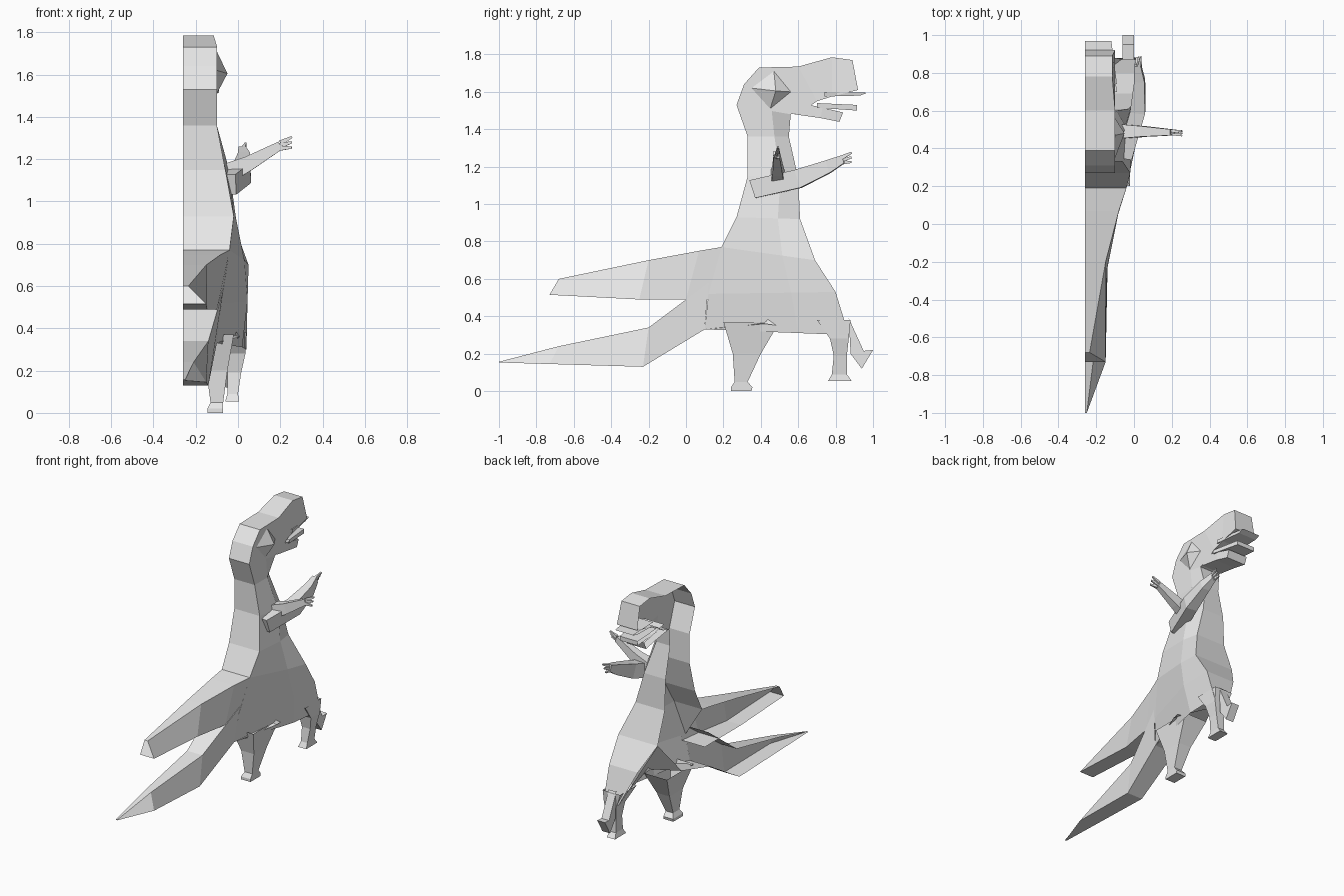
import bpy, bmesh
from mathutils import Vector

if "Cube" in bpy.data.objects:
    bpy.data.objects.remove(bpy.data.objects["Cube"])

CUT = -0.26  # open centre plane of the half shell

grey = bpy.data.materials.new("pale_grey")
grey.use_nodes = True
grey.diffuse_color = (0.8, 0.8, 0.8, 1)
grey.node_tree.nodes["Principled BSDF"].inputs["Base Color"].default_value = (0.8, 0.8, 0.8, 1)


def loft(name, rows, closed=False, cap_start=False, cap_end=False):
    """Skin neighbouring rows of points with flat faces."""
    bm = bmesh.new()
    grid = [[bm.verts.new(p) for p in row] for row in rows]
    n = len(grid[0])
    for a, b in zip(grid, grid[1:]):
        for i in range(n if closed else n - 1):
            j = (i + 1) % n
            bm.faces.new((a[i], a[j], b[j], b[i]))
    if cap_start:
        bm.faces.new(grid[0])
    if cap_end:
        bm.faces.new(grid[-1])
    bmesh.ops.remove_doubles(bm, verts=bm.verts, dist=0.0005)
    bmesh.ops.recalc_face_normals(bm, faces=bm.faces)
    mesh = bpy.data.meshes.new(name)
    bm.to_mesh(mesh)
    bm.free()
    mesh.materials.append(grey)
    obj = bpy.data.objects.new(name, mesh)
    bpy.context.collection.objects.link(obj)
    return obj


def channel(y0, z0, x0, y1, z1, x1):
    """Open cross-section, from the cut plane out and back again."""
    return [(CUT, y0, z0), (x0, y0, z0), (x1, y1, z1), (CUT, y1, z1)]


def torso_row(y0, z0, x0, y1, z1, x1, mid, in0=CUT, in1=CUT):
    """Back strip, side with one crease, front strip."""
    ym, zm = y0 + (y1 - y0) * 0.65, z0 + (z1 - z0) * 0.65
    return [(in0, y0, z0), (x0, y0, z0), (mid, ym, zm), (x1, y1, z1), (in1, y1, z1)]


def box_row(y0, y1, x0, x1, z):
    return [(x0, y0, z), (x1, y0, z), (x1, y1, z), (x0, y1, z)]


def limb(name, path):
    """Four-sided tapered tube through (point, radius) pairs."""
    pts = [Vector(p) for p, r in path]
    axis = (pts[-1] - pts[0]).normalized()
    side = axis.cross(Vector((0, 0, 1))).normalized()
    up = side.cross(axis)
    rows = [[p + side * r * 0.8 + up * r, p - side * r * 0.8 + up * r,
             p - side * r * 0.8 - up * r, p + side * r * 0.8 - up * r]
            for p, (q, r) in zip(pts, path)]
    loft(name, rows, True, True, True)


def fingers(name, base, tip, spread):
    """Three narrow claws fanned out from a palm."""
    for i in (-1, 0, 1):
        shift = Vector(spread) * i
        limb(f"{name}_{i + 2}", [(Vector(base) + shift * 0.5, 0.012),
                                 (Vector(tip) + shift, 0.005)])


# Torso and neck
loft("torso", [
    torso_row(.10, .33, -.10, .87, .30, .04, .02, -.10, -.08),
    torso_row(.12, .52, -.08, .80, .53, .045, .045, -.08, -.18),
    torso_row(.19, .77, -.04, .69, .70, .05, .03),
    torso_row(.27, .93, -.02, .61, .92, -.03, -.01),
    torso_row(.33, 1.15, -.06, .60, 1.14, -.09, -.04),
    torso_row(.33, 1.36, -.10, .55, 1.36, -.15, -.10),
    torso_row(.27, 1.53, -.10, .56, 1.48, -.10, -.10),
])

# Underside between the legs
loft("underbelly", [
    [(-.10, .10, .33), (.01, .42, .36), (-.08, .87, .30)],
    [(CUT, .10, .33), (CUT, .42, .42), (CUT, .69, .70)],
])

# Skull and upper jaw
loft("head", [
    channel(.27, 1.53, -.10, .56, 1.48, -.10),
    channel(.31, 1.64, -.10, .58, 1.485, -.10),
    channel(.39, 1.73, -.10, .63, 1.50, -.10),
    channel(.60, 1.735, -.10, .70, 1.55, -.10),
    channel(.78, 1.785, -.115, .78, 1.575, -.10),
    channel(.89, 1.77, -.115, .92, 1.61, -.10),
], cap_end=True)
loft("lower_jaw", [
    channel(.62, 1.54, -.10, .58, 1.48, -.10),
    channel(.73, 1.515, -.10, .72, 1.46, -.10),
    channel(.84, 1.49, -.11, .82, 1.44, -.11),
], cap_end=True)

# Lips
loft("upper_lip", [
    channel(.74, 1.60, -.09, .74, 1.575, -.09),
    channel(.97, 1.595, -.12, .93, 1.58, -.12),
], cap_end=True)
loft("lower_lip", [
    channel(.70, 1.54, -.09, .70, 1.515, -.09),
    channel(.915, 1.53, -.12, .915, 1.50, -.12),
], cap_end=True)

# Raised pyramid eye
rim = [(-.10, .35, 1.62), (-.10, .47, 1.71), (-.10, .56, 1.60), (-.10, .45, 1.51)]
loft("eye", [rim, [(-.05, .48, 1.605)] * 4], closed=True)

# Two tails
loft("upper_tail", [
    channel(.19, .77, -.04, .16, .49, -.08),
    channel(.07, .75, -.08, .0, .49, -.10),
    channel(-.20, .70, -.15, -.25, .49, -.145),
    channel(-.68, .60, -.235, -.73, .515, -.15),
], cap_end=True)
loft("lower_tail", [
    channel(.12, .58, -.07, .10, .33, -.10),
    channel(-.20, .34, -.14, -.23, .13, -.14),
    channel(-.68, .24, -.21, -.73, .145, -.15),
    channel(-1, .157, -.25, -1, .153, -.25),
], cap_end=True)

# Legs with flat feet
loft("rear_leg", [
    box_row(.20, .50, -.20, -.02, .37),
    box_row(.25, .40, -.15, -.05, .20),
    box_row(.26, .33, -.13, -.07, .05),
    box_row(.24, .355, -.145, -.07, .02),
    box_row(.24, .35, -.145, -.07, 0),
], True, False, True)
loft("front_leg", [
    box_row(.70, .88, -.10, .04, .38),
    box_row(.77, .87, -.06, .035, .28),
    box_row(.79, .86, -.05, .015, .19),
    box_row(.78, .86, -.05, 0, .09),
    box_row(.76, .885, -.06, .005, .055),
], True, False, True)

# Loose foot in front of the leg
outline = [(.87, .39), (.95, .215), (1, .22), (.94, .12), (.88, .20)]
loft("raised_foot", [[(x, y, z) for y, z in outline] for x in (-.06, 0)],
     True, True, True)

# Arms
limb("forward_arm", [((-.05, .36, 1.08), .05), ((.02, .60, 1.135), .05),
                     ((.03, .76, 1.20), .035), ((.02, .84, 1.24), .022)])
fingers("forward_claw", (.02, .83, 1.235), (.025, .885, 1.25), (.012, 0, .025))
limb("side_arm", [((-.06, .49, 1.13), .048), ((.05, .49, 1.18), .035),
                  ((.20, .485, 1.265), .02)])
fingers("side_claw", (.20, .485, 1.265), (.255, .48, 1.28), (0, .012, .025))
